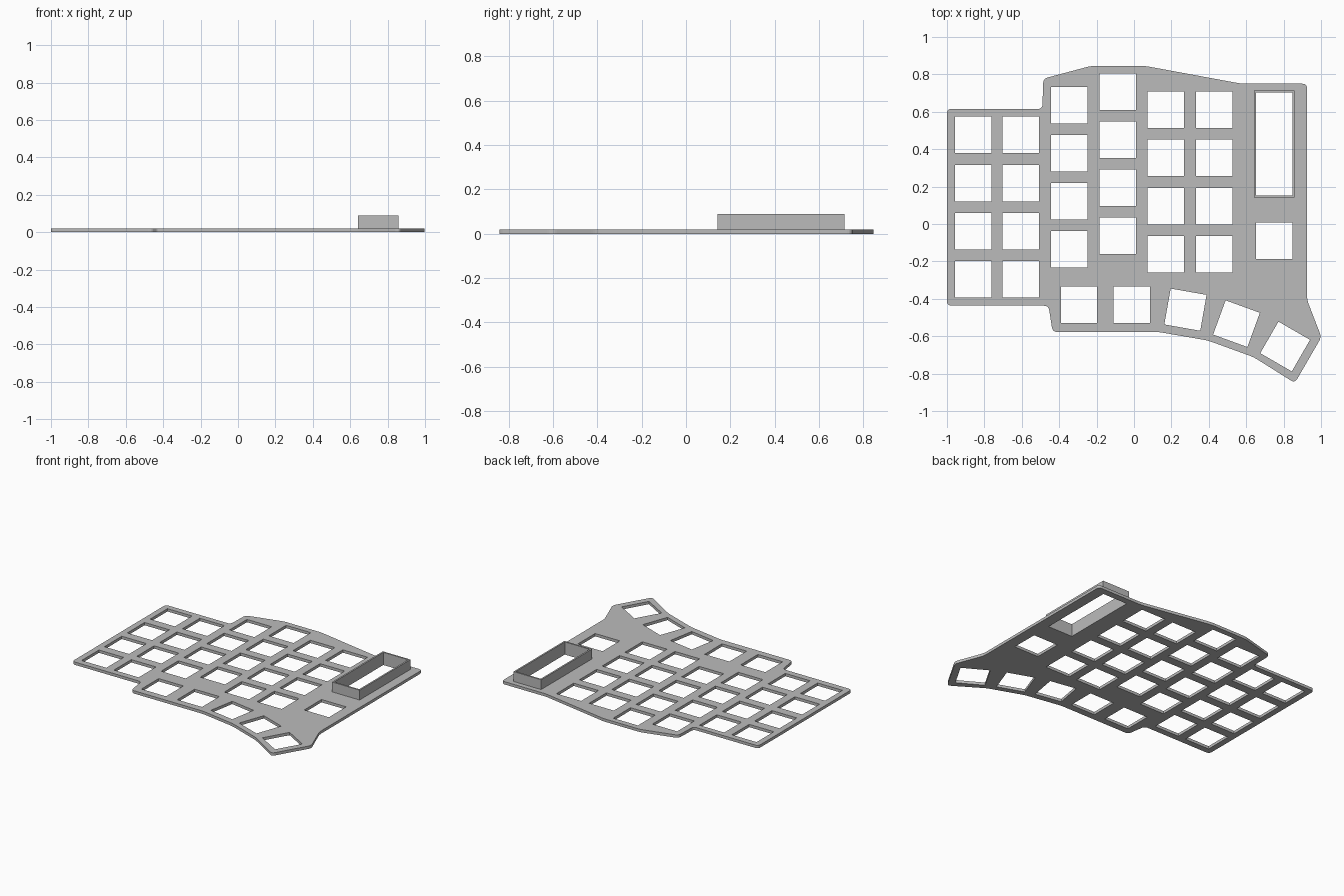
import bpy
from math import cos, sin, radians
from mathutils import Vector

if "Cube" in bpy.data.objects:
    bpy.data.objects.remove(bpy.data.objects["Cube"], do_unlink=True)

grey = bpy.data.materials.new("plate grey")
grey.use_nodes = True
GREY = (0.5, 0.5, 0.5, 1)
grey.diffuse_color = GREY
grey.node_tree.nodes["Principled BSDF"].inputs["Base Color"].default_value = GREY

PLATE = 0.02   # plate thickness
KEY = 0.195    # key opening size
PITCH = 0.257  # key spacing


def rect(cx, cy, w, h, turn=0):
    c, s = cos(radians(turn)), sin(radians(turn))
    corners = [(-w / 2, -h / 2), (w / 2, -h / 2), (w / 2, h / 2), (-w / 2, h / 2)]
    return [(cx + x * c - y * s, cy + x * s + y * c) for x, y in corners]


def rounded(points, radius=0.025, steps=5):
    """Replace every corner with a short curve."""
    out = []
    for i, p in enumerate(points):
        p = Vector(p)
        a = (Vector(points[i - 1]) - p).normalized() * radius + p
        b = (Vector(points[(i + 1) % len(points)]) - p).normalized() * radius + p
        for k in range(steps + 1):
            t = k / steps
            out.append(a * (1 - t) ** 2 + p * 2 * t * (1 - t) + b * t * t)
    return out


def sheet(name, loops, z0, z1):
    """Extrude an outline with holes into a solid between two heights."""
    curve = bpy.data.curves.new(name + " profile", "CURVE")
    curve.dimensions = "2D"
    curve.fill_mode = "BOTH"
    curve.extrude = (z1 - z0) / 2
    for loop in loops:
        spline = curve.splines.new("POLY")
        spline.points.add(len(loop) - 1)
        for point, (x, y) in zip(spline.points, loop):
            point.co = (x, y, 0, 1)
        spline.use_cyclic_u = True
    obj = bpy.data.objects.new(name, curve)
    bpy.context.collection.objects.link(obj)
    obj.location.z = (z0 + z1) / 2
    bpy.ops.object.select_all(action="DESELECT")
    obj.select_set(True)
    bpy.context.view_layer.objects.active = obj
    bpy.ops.object.convert(target="MESH")
    obj = bpy.context.object
    obj.data.materials.clear()
    obj.data.materials.append(grey)
    for face in obj.data.polygons:
        face.use_smooth = False
    return obj


# Plate outline
outline = [(-1, 0.615), (-1, -0.437), (-0.457, -0.437), (-0.435, -0.577),
           (0.13, -0.577), (0.395, -0.623), (0.64, -0.712), (0.86, -0.85),
           (1.002, -0.605), (0.925, -0.405), (0.925, 0.75), (0.575, 0.75),
           (0.06, 0.845), (-0.23, 0.845), (-0.485, 0.777), (-0.49, 0.615)]

# Key columns: centre x and centre y of the top key
columns = [(-0.86, 0.476), (-0.605, 0.476), (-0.346, 0.636),
           (-0.087, 0.707), (0.171, 0.61), (0.428, 0.61)]
holes = [rect(x, top - row * PITCH, KEY, KEY) for x, top in columns for row in range(4)]

# Thumb keys and the single key below the housing
for x, y, turn in [(-0.294, -0.431, 0), (-0.011, -0.431, 0), (0.275, -0.458, -10),
                   (0.548, -0.533, -20), (0.808, -0.655, -30), (0.75, -0.09, 0)]:
    holes.append(rect(x, y, KEY, KEY, turn))

# Opening under the housing
opening = rect(0.75, 0.428, 0.195, 0.55)
sheet("key_plate", [rounded(outline)] + holes + [opening], 0, PLATE)

# Raised open frame around the opening
sheet("housing_frame", [rect(0.75, 0.428, 0.218, 0.572), opening], PLATE, 0.09)
